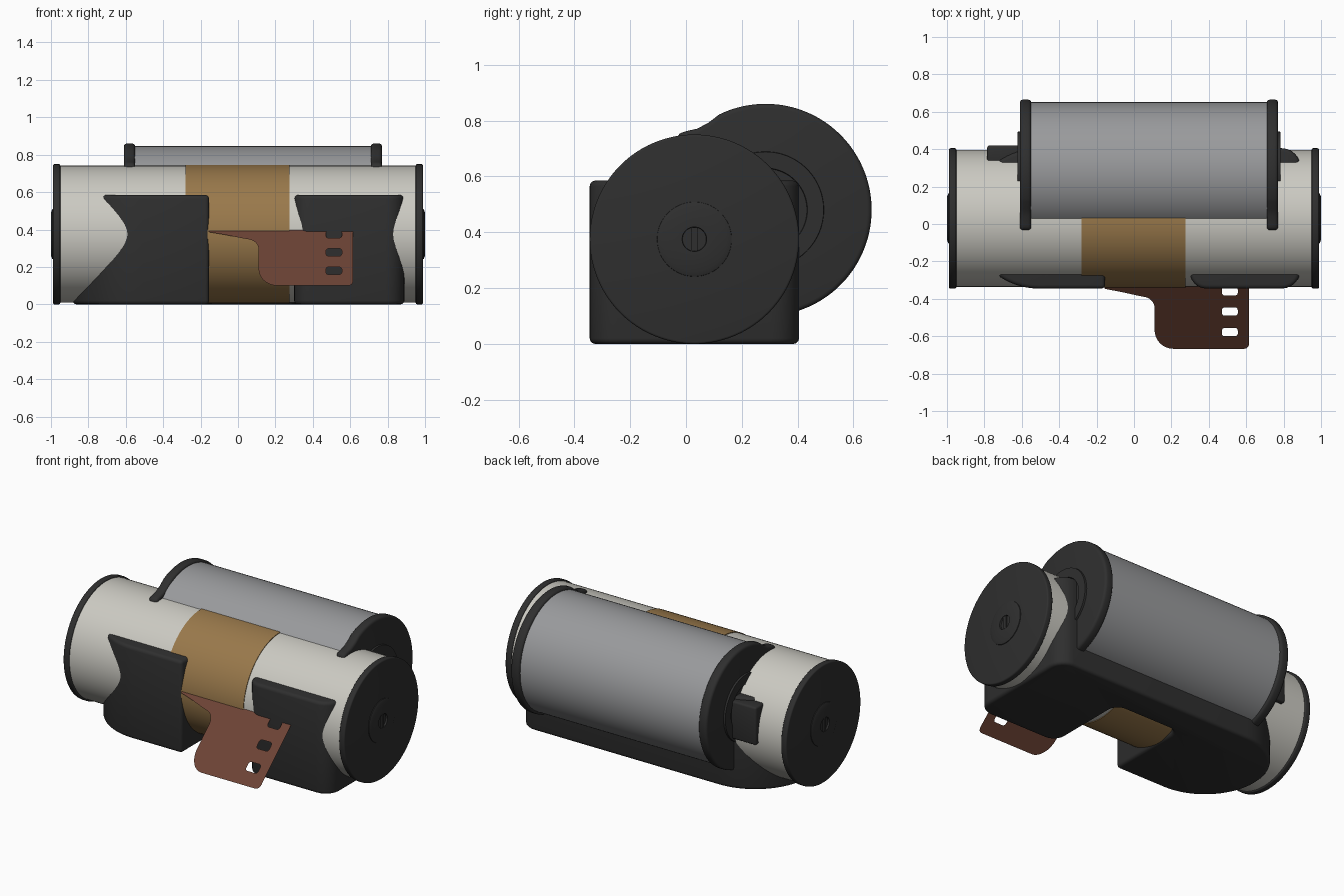
import bpy, bmesh, math
from mathutils import Vector

if "Cube" in bpy.data.objects:
    bpy.data.objects.remove(bpy.data.objects["Cube"])


def material(name, rgb):
    m = bpy.data.materials.new(name)
    m.diffuse_color = (*rgb, 1)
    m.use_nodes = True
    m.node_tree.nodes["Principled BSDF"].inputs["Base Color"].default_value = m.diffuse_color
    return m


BLACK = material("black plastic", (0.028, 0.028, 0.028))
SILVER = material("pale metal", (0.60, 0.59, 0.54))
GREY = material("grey metal", (0.32, 0.325, 0.335))
TAN = material("tan band", (0.32, 0.19, 0.07))
BROWN = material("brown film", (0.15, 0.055, 0.035))

MAIN = (0.03, 0.375)     # y, z of the canister axis
DRUM = (0.285, 0.48)     # y, z of the rear drum axis


def finish(bm, name, mat, bevel=0.0, recalc=True):
    if recalc:
        bmesh.ops.recalc_face_normals(bm, faces=bm.faces[:])
    if bevel:
        sharp = [e for e in bm.edges if e.calc_face_angle(0) > math.radians(40)]
        bmesh.ops.bevel(bm, geom=sharp, offset=bevel, segments=3, profile=0.5,
                        affect='EDGES', clamp_overlap=False)
    me = bpy.data.meshes.new(name)
    bm.to_mesh(me)
    bm.free()
    me.materials.append(mat)
    ob = bpy.data.objects.new(name, me)
    bpy.context.collection.objects.link(ob)
    bpy.ops.object.select_all(action='DESELECT')
    ob.select_set(True)
    bpy.context.view_layer.objects.active = ob
    bpy.ops.object.shade_smooth_by_angle(angle=math.radians(35))
    return ob


def lathe(name, profile, centre, mat, bevel=0.0, n=96):
    """Spin (x, radius) pairs about an axis parallel to x."""
    bm = bmesh.new()
    rings = []
    for x, r in profile:
        rings.append([bm.verts.new((x, centre[0] + r * math.cos(2 * math.pi * i / n),
                                    centre[1] + r * math.sin(2 * math.pi * i / n)))
                      for i in range(n)])
    for a, b in zip(rings, rings[1:]):
        for i in range(n):
            j = (i + 1) % n
            bm.faces.new((a[i], a[j], b[j], b[i]))
    bm.faces.new(rings[0])
    bm.faces.new(rings[-1])
    return finish(bm, name, mat, bevel)


def prism(name, pts, axis, lo, hi, mat, bevel=0.0):
    """Extrude a flat outline along x (points are y, z) or z (points are x, y)."""
    bm = bmesh.new()
    place = (lambda p: (lo, *p)) if axis == 'x' else (lambda p: (*p, lo))
    face = bm.faces.new([bm.verts.new(place(p)) for p in pts])
    new = bmesh.ops.extrude_face_region(bm, geom=[face])['geom']
    step = Vector((hi - lo, 0, 0)) if axis == 'x' else Vector((0, 0, hi - lo))
    bmesh.ops.translate(bm, vec=step, verts=[v for v in new if isinstance(v, bmesh.types.BMVert)])
    return finish(bm, name, mat, bevel)


def arc(cx, cy, r, a0, a1, n):
    return [(cx + r * math.cos(math.radians(a0 + (a1 - a0) * i / n)),
             cy + r * math.sin(math.radians(a0 + (a1 - a0) * i / n))) for i in range(n + 1)]


def box(name, lo, hi, mat, bevel=0.0):
    return prism(name, [(lo[0], lo[1]), (hi[0], lo[1]), (hi[0], hi[1]), (lo[0], hi[1])],
                 'z', lo[2], hi[2], mat, bevel)


# Canister, its wrapped band and the rear drum
lathe("canister_body", [(-0.955, 0.366), (0.955, 0.366)], MAIN, SILVER)
lathe("canister_band", [(-0.28, 0.37), (0.275, 0.37)], MAIN, TAN)
lathe("drum_body", [(-0.56, 0.366), (0.72, 0.366)], DRUM, GREY)

# End caps with a recessed hub and a key bar, one per side
for s, side in ((-1, "left"), (1, "right")):
    lathe(side + "_cap", [(s * 0.95, 0.375), (s * 0.989, 0.375)], MAIN, BLACK, 0.008)
    lathe(side + "_hub", [(s * 0.98, 0.135), (s * 0.993, 0.133), (s * 1.0, 0.115),
                          (s * 1.0, 0.044), (s * 0.985, 0.042)], MAIN, BLACK)
    xs = sorted((s * 0.98, s * 0.999))
    box(side + "_hub_key", (xs[0], 0.018, 0.333), (xs[1], 0.042, 0.417), BLACK)

# Drum flanges: round plates with a lip that reaches over the canister
flange = arc(*DRUM, 0.38, 116, -116, 80)
flange += [(0.03, 0.30), (-0.035, 0.72), (-0.03, 0.752), (0.0, 0.762), (0.04, 0.771), (0.08, 0.792)]
prism("left_flange", flange, 'x', -0.61, -0.55, BLACK, 0.016)
prism("right_flange", flange, 'x', 0.71, 0.77, BLACK, 0.016)
for side, x, s in (("left", -0.61, -1), ("right", 0.77, 1)):
    lathe(side + "_flange_disc", [(x - s * 0.01, 0.21), (x + s * 0.012, 0.208), (x + s * 0.012, 0.15),
                                  (x + s * 0.004, 0.148), (x + s * 0.004, 0.1)], DRUM, BLACK)

# Knob on the left flange
box("left_knob", (-0.785, 0.325, 0.33), (-0.60, 0.42, 0.57), BLACK, 0.012)

# Cradle: half-round left end, rounded right end, notch at the front
F, B = -0.345, 0.405
cradle = [(-0.155, F)]
cradle += arc(-0.51, 0.03, 0.375, -90, -270, 40)
cradle += arc(0.79, B - 0.10, 0.10, 90, 0, 6)
cradle += arc(0.79, F + 0.10, 0.10, 0, -90, 6)
cradle += arc(0.385, F + 0.085, 0.085, -90, -180, 6)
cradle += arc(0.24, 0.14, 0.06, 0, 90, 5)
cradle += arc(-0.095, 0.14, 0.06, 90, 180, 5)
prism("cradle", cradle, 'z', 0.0, 0.585, BLACK, 0.02)


# Film tongue: a thin sloping sheet with three punched holes
def rounded_rect(x0, y0, x1, y1, r):
    return (arc(x1 - r, y1 - r, r, 0, 90, 4) + arc(x0 + r, y1 - r, r, 90, 180, 4)
            + arc(x0 + r, y0 + r, r, 180, 270, 4) + arc(x1 - r, y0 + r, r, 270, 360, 4))


outline = [(-0.16, -0.335), (-0.155, -0.347), (-0.07, -0.363), (0.02, -0.383)]
outline += arc(0.05, -0.45, 0.06, 75, 0, 6)
outline += arc(0.21, -0.567, 0.10, 180, 270, 8)
outline += arc(0.59, -0.642, 0.025, -90, 0, 4)
outline += [(0.615, -0.335)]
holes = [rounded_rect(0.47, y - 0.022, 0.555, y + 0.022, 0.014) for y in (-0.36, -0.468, -0.578)]

bm = bmesh.new()
edges = []
for loop in [outline] + holes:
    vs = [bm.verts.new((x, y, 0)) for x, y in loop]
    edges += [bm.edges.new((vs[i - 1], vs[i])) for i in range(len(vs))]
bmesh.ops.triangle_fill(bm, use_beauty=True, use_dissolve=False, edges=edges)
for f in bm.faces:
    f.normal_update()
    if f.normal.z < 0:
        f.normal_flip()
for v in bm.verts:
    v.co.z = 0.10 + (v.co.y + 0.667) * 0.895
finish(bm, "film_tongue", BROWN, recalc=False)
